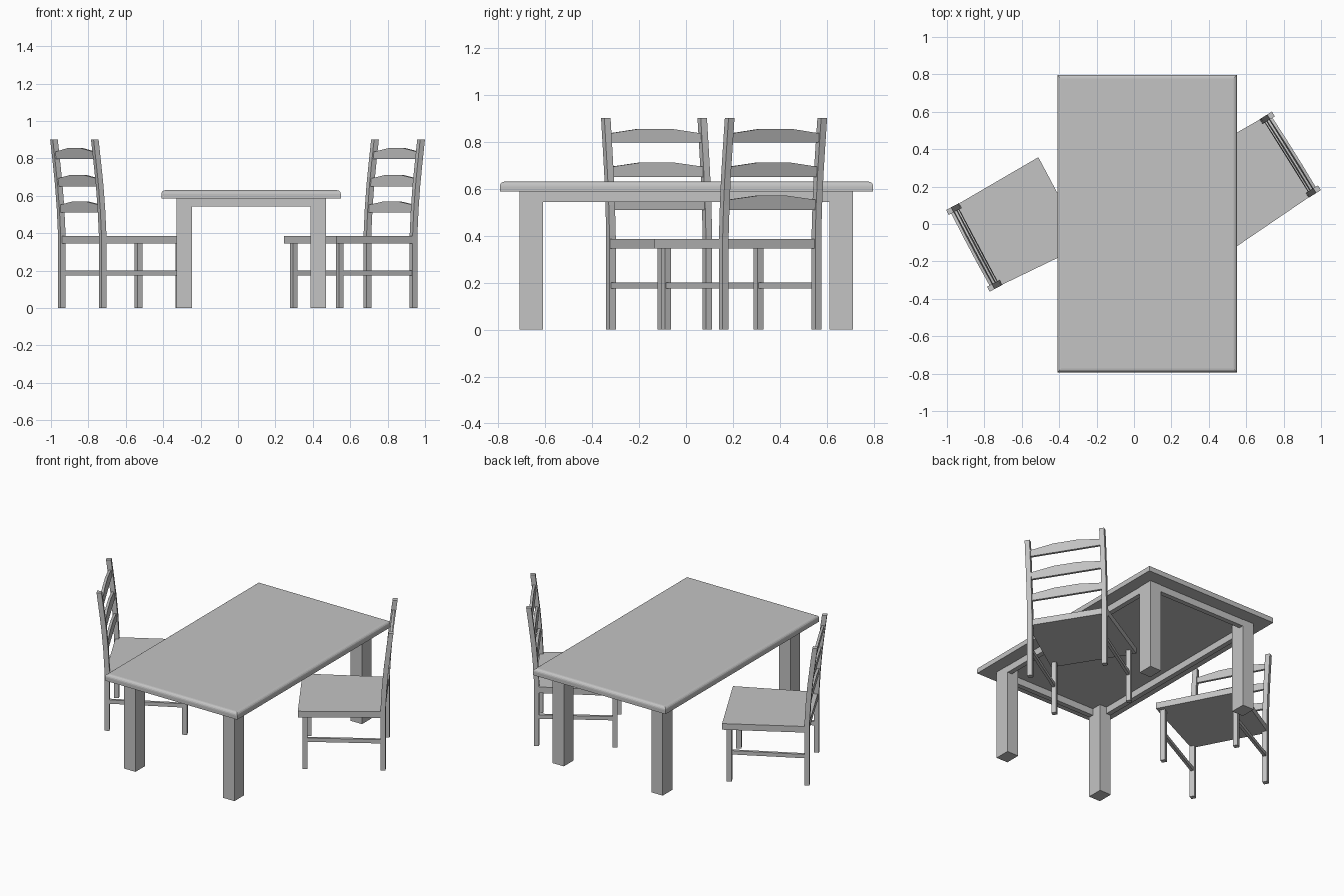
import bpy, bmesh, math
from mathutils import Vector, Matrix

if "Cube" in bpy.data.objects:
    bpy.data.objects.remove(bpy.data.objects["Cube"])

grey = bpy.data.materials.new("plain grey")
grey.diffuse_color = (0.55, 0.55, 0.55, 1)
grey.use_nodes = True
grey.node_tree.nodes["Principled BSDF"].inputs["Base Color"].default_value = grey.diffuse_color


def prism(name, outline, direction, place=Matrix()):
    """Extrude a flat 3D outline along a direction."""
    bm = bmesh.new()
    face = bm.faces.new([bm.verts.new(p) for p in outline])
    ext = bmesh.ops.extrude_face_region(bm, geom=[face], use_keep_orig=True)
    verts = [g for g in ext["geom"] if isinstance(g, bmesh.types.BMVert)]
    bmesh.ops.translate(bm, verts=verts, vec=Vector(direction))
    bmesh.ops.recalc_face_normals(bm, faces=bm.faces)
    me = bpy.data.meshes.new(name)
    bm.to_mesh(me)
    bm.free()
    me.materials.append(grey)
    ob = bpy.data.objects.new(name, me)
    bpy.context.collection.objects.link(ob)
    ob.matrix_world = place
    return ob


def box(name, x0, x1, y0, y1, z0, z1, place=Matrix()):
    return prism(name, [(x0, y0, z0), (x1, y0, z0), (x1, y1, z0), (x0, y1, z0)],
                 (0, 0, z1 - z0), place)


# --- table ---
at = Matrix.Translation((0.07, 0.002, 0))
top = box("table_top", -0.48, 0.48, -0.795, 0.795, 0.587, 0.63, at)
# rounded upper rim
bm = bmesh.new()
bm.from_mesh(top.data)
rim = [e for e in bm.edges if all(v.co.z > 0.62 for v in e.verts)]
bmesh.ops.bevel(bm, geom=rim, offset=0.02, segments=4, profile=0.5, affect='EDGES')
bm.to_mesh(top.data)
bm.free()

for sx in (-1, 1):
    for sy in (-1, 1):
        xs = sorted((sx * 0.317, sx * 0.40))
        ys = sorted((sy * 0.61, sy * 0.71))
        box("table_leg", *xs, *ys, 0, 0.587, at)
    box("side_apron", *sorted((sx * 0.366, sx * 0.398)), -0.61, 0.61, 0.543, 0.587, at)
    box("end_apron", -0.317, 0.317, *sorted((sx * 0.676, sx * 0.708)), 0.543, 0.587, at)


# --- chairs, local +x is the seat front ---
BEND = [(0, 0), (0.40, 0), (0.53, 0.007), (0.66, 0.018), (0.78, 0.032), (0.90, 0.047)]


def lean(z):
    for (z0, a), (z1, b) in zip(BEND, BEND[1:]):
        if z <= z1:
            return a + (b - a) * (z - z0) / (z1 - z0)
    return BEND[-1][1]


def chair(side, x, y, angle):
    at = Matrix.Translation((x, y, 0)) @ Matrix.Rotation(math.radians(angle), 4, 'Z')
    c, h = 0.2325, 0.015
    # seat, slightly wider at the front
    prism(side + "_chair_seat", [(-0.24, -0.245, 0.345), (0.273, -0.265, 0.345),
                                 (0.273, 0.265, 0.345), (-0.24, 0.245, 0.345)],
          (0, 0, 0.04), at)
    for s in (-1, 1):
        # back post bending backwards above the seat
        back = [(-c - h - d, s * c - h, z) for z, d in BEND]
        front = [(-c + h - d, s * c - h, z) for z, d in reversed(BEND)]
        prism(side + "_chair_back_post", back + front, (0, 2 * h, 0), at)
        box(side + "_chair_front_leg", c - h, c + h, s * c - h, s * c + h, 0, 0.35, at)
        box(side + "_chair_stretcher", -c, c, s * c - 0.009, s * c + 0.009, 0.175, 0.2, at)
    # arched slats following the bend of the posts
    for z0, z1, z2 in ((0.51, 0.552, 0.57), (0.65, 0.693, 0.712), (0.797, 0.835, 0.855)):
        w = c - 0.01
        pts = [(-w, z0), (w, z0), (w, z1), (0.075, z2), (-0.075, z2), (-w, z1)]
        prism(side + "_chair_slat", [(-c - lean(z) - 0.008, u, z) for u, z in pts],
              (0.016, 0, 0), at)


chair("left", -0.628, -0.005, 28)
chair("right", 0.6185, 0.235, 212)
